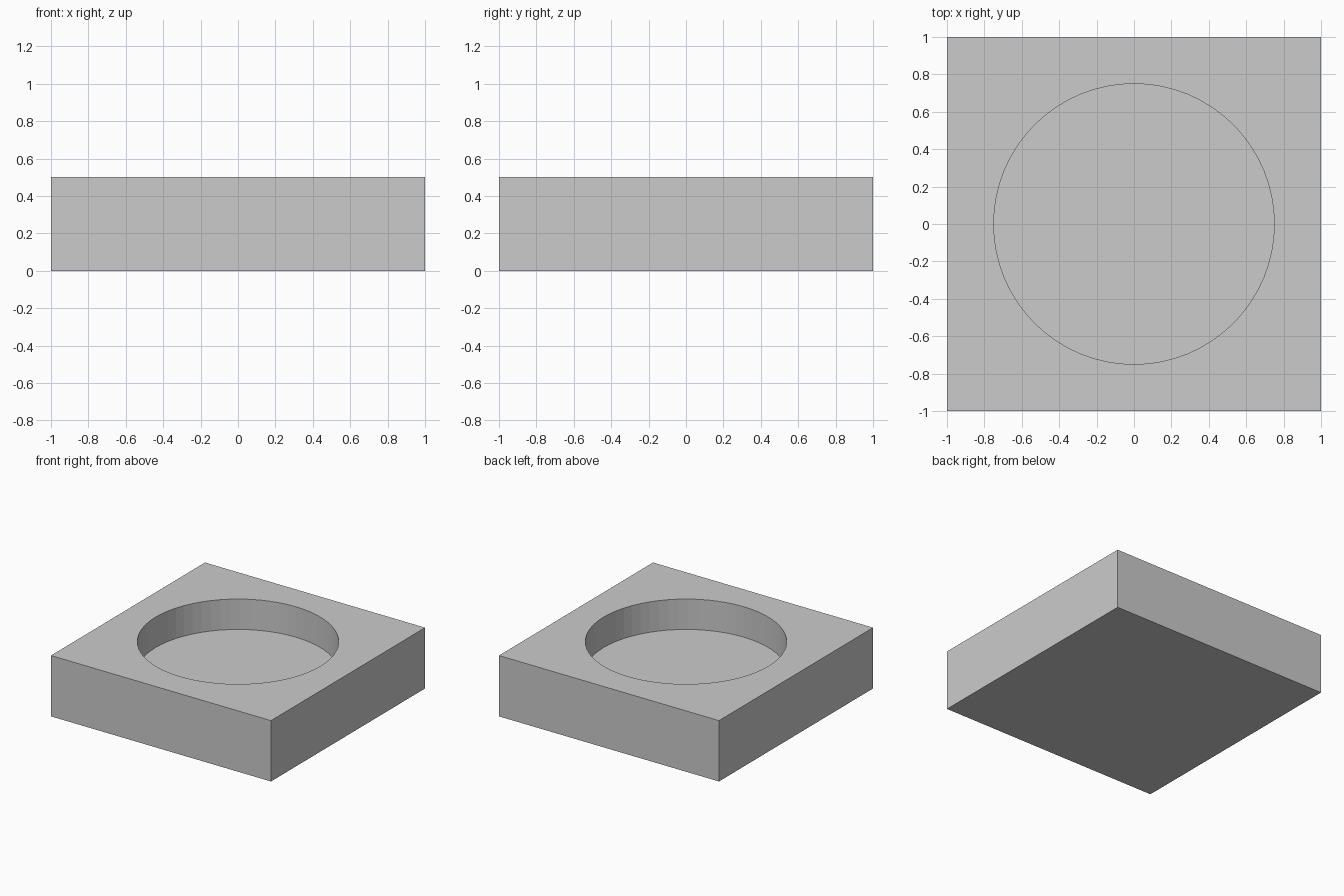
import bpy

default = bpy.data.objects.get("Cube")
if default:
    bpy.data.objects.remove(default, do_unlink=True)

SIDE, HEIGHT = 2.0, 0.5
POCKET_RADIUS, POCKET_FLOOR = 0.75, 0.25

# Single grey material
grey = bpy.data.materials.new("light_grey")
grey.use_nodes = True
color = (0.6, 0.6, 0.6, 1.0)
grey.diffuse_color = color
grey.node_tree.nodes["Principled BSDF"].inputs["Base Color"].default_value = color

# Square block standing on the ground
bpy.ops.mesh.primitive_cube_add(size=1, location=(0, 0, HEIGHT / 2))
block = bpy.context.object
block.name = "block"
block.scale = (SIDE, SIDE, HEIGHT)
bpy.ops.object.transform_apply(location=True, rotation=False, scale=True)
block.data.materials.append(grey)

# Cutter for the round blind pocket in the top
bpy.ops.mesh.primitive_cylinder_add(
    vertices=64, radius=POCKET_RADIUS, depth=HEIGHT,
    location=(0, 0, POCKET_FLOOR + HEIGHT / 2))
cutter = bpy.context.object
cutter.name = "pocket_cutter"
cutter.hide_render = True
cutter.data.materials.append(grey)

# Cut the pocket and discard the cutter
cut = block.modifiers.new("pocket", 'BOOLEAN')
cut.operation = 'DIFFERENCE'
cut.solver = 'EXACT'
cut.object = cutter
bpy.ops.object.select_all(action='DESELECT')
block.select_set(True)
bpy.context.view_layer.objects.active = block
bpy.ops.object.modifier_apply(modifier=cut.name)
bpy.data.objects.remove(cutter, do_unlink=True)
